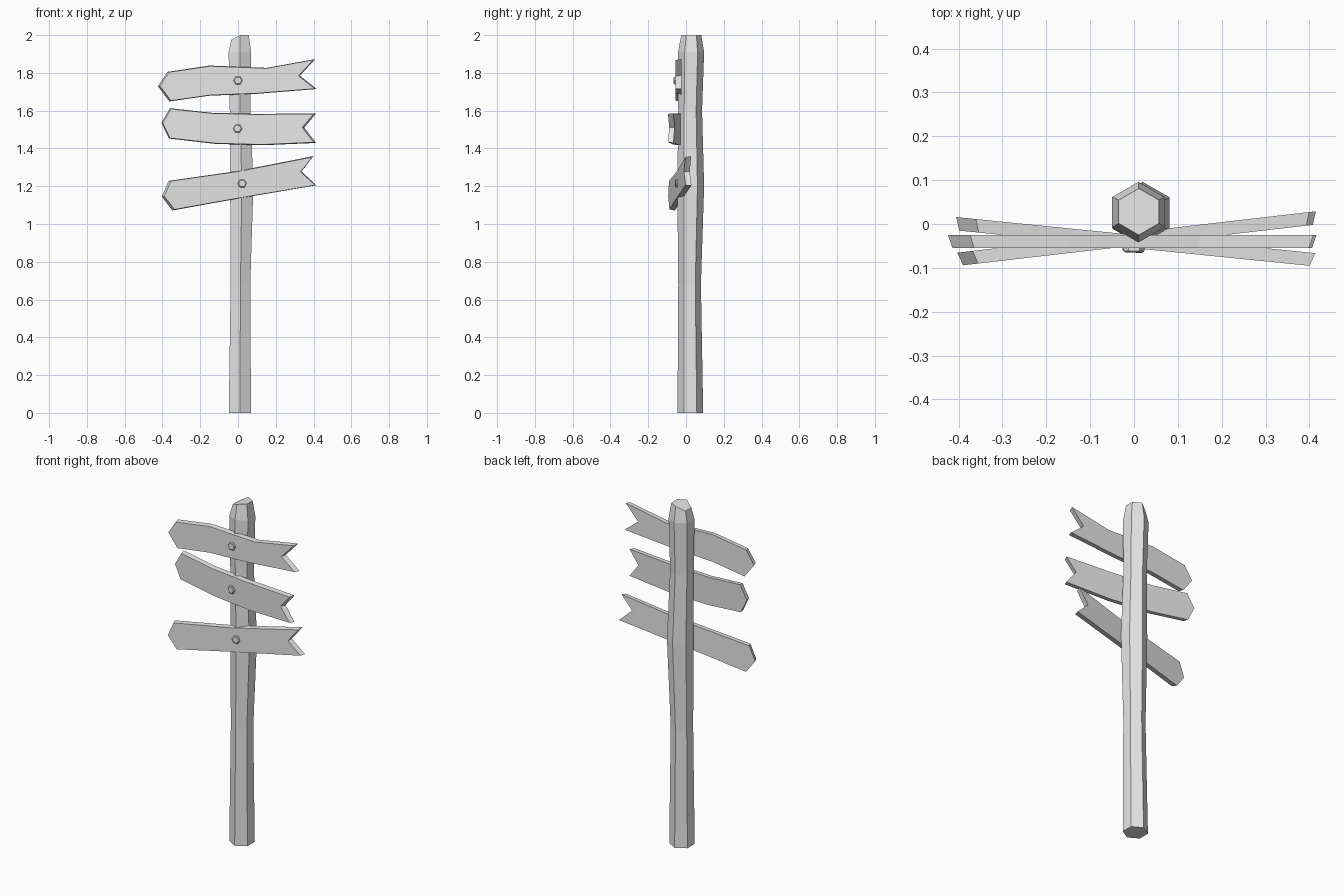
import bpy, bmesh, math
from mathutils import Matrix, Vector

cube = bpy.data.objects.get("Cube")
if cube:
    bpy.data.objects.remove(cube, do_unlink=True)

grey = bpy.data.materials.new("weathered_grey")
grey.use_nodes = True
grey.diffuse_color = (0.8, 0.8, 0.8, 1)
grey.node_tree.nodes["Principled BSDF"].inputs["Base Color"].default_value = (0.8, 0.8, 0.8, 1)


def loft(name, rings, matrix=Matrix()):
    """Skin a closed solid over rings that have equal point counts."""
    bm = bmesh.new()
    loops = [[bm.verts.new(p) for p in ring] for ring in rings]
    for a, b in zip(loops, loops[1:]):
        for i in range(len(a)):
            j = (i + 1) % len(a)
            bm.faces.new((a[i], a[j], b[j], b[i]))
    bm.faces.new(loops[0])
    bm.faces.new(loops[-1])
    bmesh.ops.recalc_face_normals(bm, faces=bm.faces)
    mesh = bpy.data.meshes.new(name)
    bm.to_mesh(mesh)
    bm.free()
    mesh.materials.append(grey)
    obj = bpy.data.objects.new(name, mesh)
    obj.matrix_world = matrix
    bpy.context.collection.objects.link(obj)
    return obj


def hexagon(radius, turn=0):
    angles = [math.radians(60 * i + turn) for i in range(6)]
    return [(radius * math.cos(a), radius * math.sin(a)) for a in angles]


# Crooked hexagonal post: height, centre x, centre y, radius
sections = [(0, .01, .023, .068), (.68, .013, .019, .06), (1.2, .02, .025, .071),
            (1.6, .011, .022, .063), (1.91, .01, .027, .069), (2, .011, .028, .053)]
post_rings = [[Vector((cx + x, cy + y, z)) for x, y in hexagon(r, 30)]
              for z, cx, cy, r in sections]
for corner in post_rings[-1]:
    if corner.x < -.01:
        corner.z -= .025
loft("post", post_rings)


# Arrow boards with a pointed left end and a notched right end
def board(name, outline, y, yaw, bolt_x, bolt_z):
    mid = sum(p[1] for p in outline) / len(outline)
    front = [(x * .985, -.015, (z - mid) * .97) for x, z in outline]
    back = [(x * 1.01, .015, (z - mid) * 1.01) for x, z in outline]
    place = Matrix.Translation((0, y, mid)) @ Matrix.Rotation(yaw, 4, 'Z')
    loft(name + "_board", [front, back], place)
    # Hexagonal bolt head
    depths = [(-.005, .024), (-.021, .024), (-.025, .019)]
    rings = [[(x, d, z) for x, z in hexagon(r)] for d, r in depths]
    loft(name + "_bolt", rings, place @ Matrix.Translation((bolt_x, 0, bolt_z - mid)))


board("top", [(-.42, 1.73), (-.37, 1.805), (-.15, 1.838), (.15, 1.826), (.405, 1.872),
              (.325, 1.785), (.412, 1.715), (.1, 1.69), (-.15, 1.68), (-.36, 1.65)],
      -.04, 0, 0, 1.76)
board("middle", [(-.405, 1.535), (-.36, 1.612), (-.14, 1.588), (.1, 1.582), (.41, 1.585),
                 (.348, 1.51), (.41, 1.43), (.13, 1.418), (-.12, 1.425), (-.365, 1.453)],
      -.04, -.1, 0, 1.505)
board("bottom", [(-.4, 1.145), (-.365, 1.228), (0, 1.28), (.4, 1.358),
                 (.337, 1.278), (.415, 1.205), (0, 1.135), (-.345, 1.073)],
      -.034, .115, .02, 1.215)
